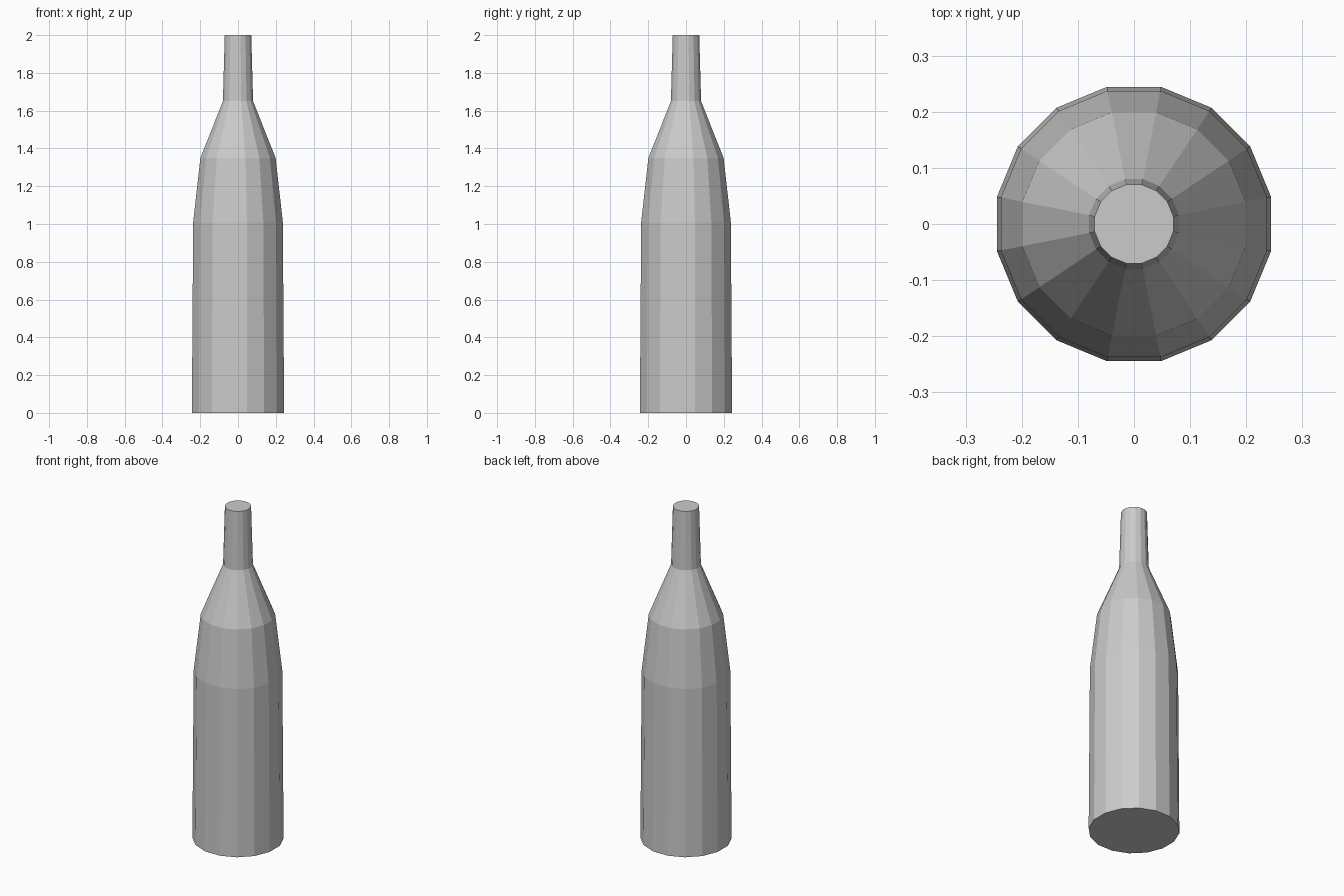
import bpy, bmesh, math

if "Cube" in bpy.data.objects:
    bpy.data.objects.remove(bpy.data.objects["Cube"])

SIDES = 16
# bottle profile: (radius to corner, height)
PROFILE = [(0.249, 0.0), (0.242, 1.01), (0.203, 1.35), (0.0815, 1.65), (0.0715, 2.0)]

bm = bmesh.new()


def ring(radius, z):
    """One 16-sided ring, flat side facing the front."""
    return [bm.verts.new((radius * math.cos((i + 0.5) * math.tau / SIDES),
                          radius * math.sin((i + 0.5) * math.tau / SIDES), z))
            for i in range(SIDES)]


rings = [ring(r, z) for r, z in PROFILE]

# body, shoulders and neck
for low, high in zip(rings, rings[1:]):
    for i in range(SIDES):
        j = (i + 1) % SIDES
        bm.faces.new((low[i], low[j], high[j], high[i]))

# flat base and top
bm.faces.new(rings[0][::-1])
bm.faces.new(rings[-1])

mesh = bpy.data.meshes.new("bottle")
bm.to_mesh(mesh)
bm.free()
bottle = bpy.data.objects.new("bottle", mesh)
bpy.context.collection.objects.link(bottle)
